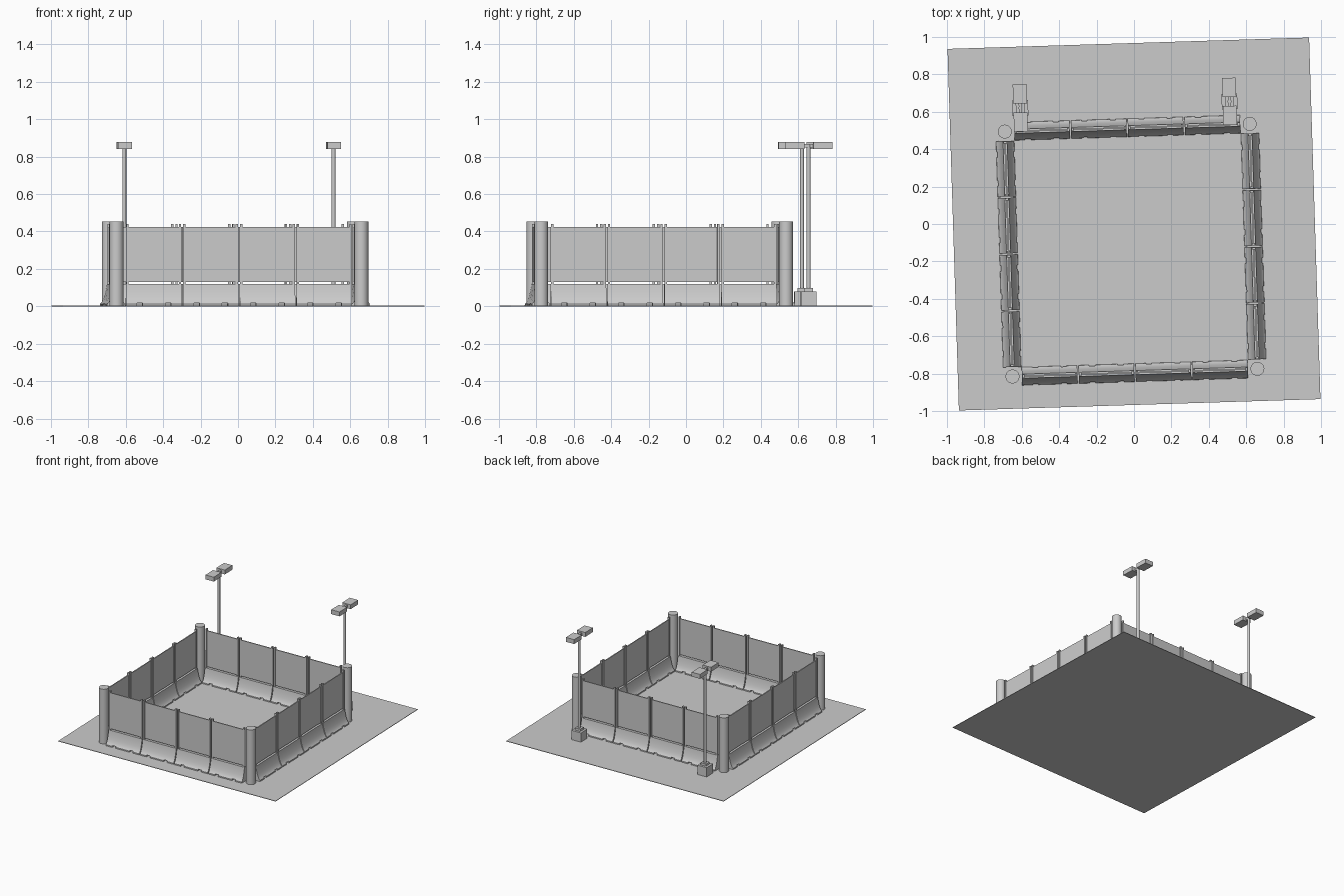
import bpy, bmesh, math
from mathutils import Matrix, Vector

if "Cube" in bpy.data.objects:
    bpy.data.objects.remove(bpy.data.objects["Cube"])

TURN = Matrix.Rotation(math.radians(1.8), 4, 'Z')   # whole site is slightly turned
CX, CY, HALF = -0.020, -0.1395, 0.655               # yard centre and half size
PITCH, LENGTH = 0.304, 0.297                        # barrier panel spacing / length


def box(bm, x0, x1, y0, y1, z0, z1):
    m = Matrix.Translation(((x0 + x1) / 2, (y0 + y1) / 2, (z0 + z1) / 2))
    m = m @ Matrix.Diagonal((x1 - x0, y1 - y0, z1 - z0, 1))
    bmesh.ops.create_cube(bm, size=1, matrix=m)


def tube(bm, x, y, r, z0, z1, n=24):
    bmesh.ops.create_cone(bm, cap_ends=True, segments=n, radius1=r, radius2=r, depth=z1 - z0,
                          matrix=Matrix.Translation((x, y, (z0 + z1) / 2)))


def to_mesh(bm, name):
    bmesh.ops.recalc_face_normals(bm, faces=bm.faces)
    me = bpy.data.meshes.new(name)
    bm.to_mesh(me)
    bm.free()
    return me


def place(me, name, matrix, smooth=False):
    ob = bpy.data.objects.new(name, me)
    bpy.context.collection.objects.link(ob)
    ob.matrix_world = matrix
    if smooth:
        bpy.ops.object.select_all(action='DESELECT')
        ob.select_set(True)
        bpy.context.view_layer.objects.active = ob
        bpy.ops.object.shade_smooth_by_angle(angle=math.radians(35))
    return ob


# ground slab
bm = bmesh.new()
box(bm, -0.967, 0.967, -0.967, 0.967, 0, 0.004)
place(to_mesh(bm, "ground"), "ground_slab", TURN)

# flared barrier foot with two lifting notches along its lower edge
side = [(0.049, 0.0), (0.048, 0.013), (0.040, 0.022), (0.032, 0.036), (0.025, 0.055),
        (0.019, 0.077), (0.014, 0.1), (0.011, 0.12)]
profile = side + [(-y, z) for y, z in reversed(side)]
bm = bmesh.new()
face = bm.faces.new([bm.verts.new((-LENGTH / 2, y, z)) for y, z in profile])
ext = bmesh.ops.extrude_face_region(bm, geom=[face])
bmesh.ops.translate(bm, vec=(LENGTH, 0, 0),
                    verts=[v for v in ext["geom"] if isinstance(v, bmesh.types.BMVert)])
foot = place(to_mesh(bm, "foot"), "barrier_foot_source", Matrix())
bm = bmesh.new()
for x in (-0.076, 0.076):
    box(bm, x - 0.015, x + 0.015, -0.1, 0.1, -0.02, 0.018)
cutter = place(to_mesh(bm, "notches"), "notch_cutter", Matrix())
cutter.hide_render = True
mod = foot.modifiers.new("notches", 'BOOLEAN')
mod.object, mod.operation, mod.solver = cutter, 'DIFFERENCE', 'EXACT'
dg = bpy.context.evaluated_depsgraph_get()
foot_mesh = bpy.data.meshes.new_from_object(foot.evaluated_get(dg))
for ob in (foot, cutter):
    bpy.data.objects.remove(ob)

# upright screen above the foot, held by two end posts
bm = bmesh.new()
box(bm, -LENGTH / 2, LENGTH / 2, -0.004, 0.004, 0.129, 0.424)
for x in (-0.1405, 0.1405):
    box(bm, x - 0.006, x + 0.006, -0.009, 0.009, 0.10, 0.440)
screen_mesh = to_mesh(bm, "screen")

# four walls of four panels
for wall in range(4):
    frame = TURN @ Matrix.Translation((CX, CY, 0)) @ Matrix.Rotation(wall * math.pi / 2, 4, 'Z')
    for i in range(4):
        m = frame @ Matrix.Translation(((i - 1.5) * PITCH, -HALF, 0))
        place(foot_mesh, f"barrier_foot_{wall}_{i}", m, smooth=(wall == 0 and i == 0))
        place(screen_mesh, f"barrier_screen_{wall}_{i}", m)

# corner columns
bm = bmesh.new()
tube(bm, 0, 0, 0.037, 0, 0.453, 32)
column = to_mesh(bm, "column")
for n, (sx, sy) in enumerate(((-1, -1), (1, -1), (1, 1), (-1, 1))):
    m = TURN @ Matrix.Translation((CX + sx * HALF, CY + sy * HALF, 0))
    place(column, f"corner_column_{n}", m, smooth=(n == 0))

# floodlight masts behind the back wall
bm = bmesh.new()
box(bm, -0.042, 0.042, -0.042, 0.042, 0, 0.08)
box(bm, -0.024, 0.024, -0.024, 0.024, 0.08, 0.098)
tube(bm, 0, 0, 0.0105, 0.09, 0.862, 16)
box(bm, -0.008, 0.008, -0.04, 0.04, 0.85, 0.868)
for s in (-1, 1):
    box(bm, -0.037, 0.037, min(s * 0.024, s * 0.126), max(s * 0.024, s * 0.126), 0.842, 0.878)
mast = to_mesh(bm, "mast")
for n, x in enumerate((-0.588, 0.531)):
    place(mast, f"light_mast_{n}", TURN @ Matrix.Translation((x, 0.639, 0)), smooth=(n == 0))
